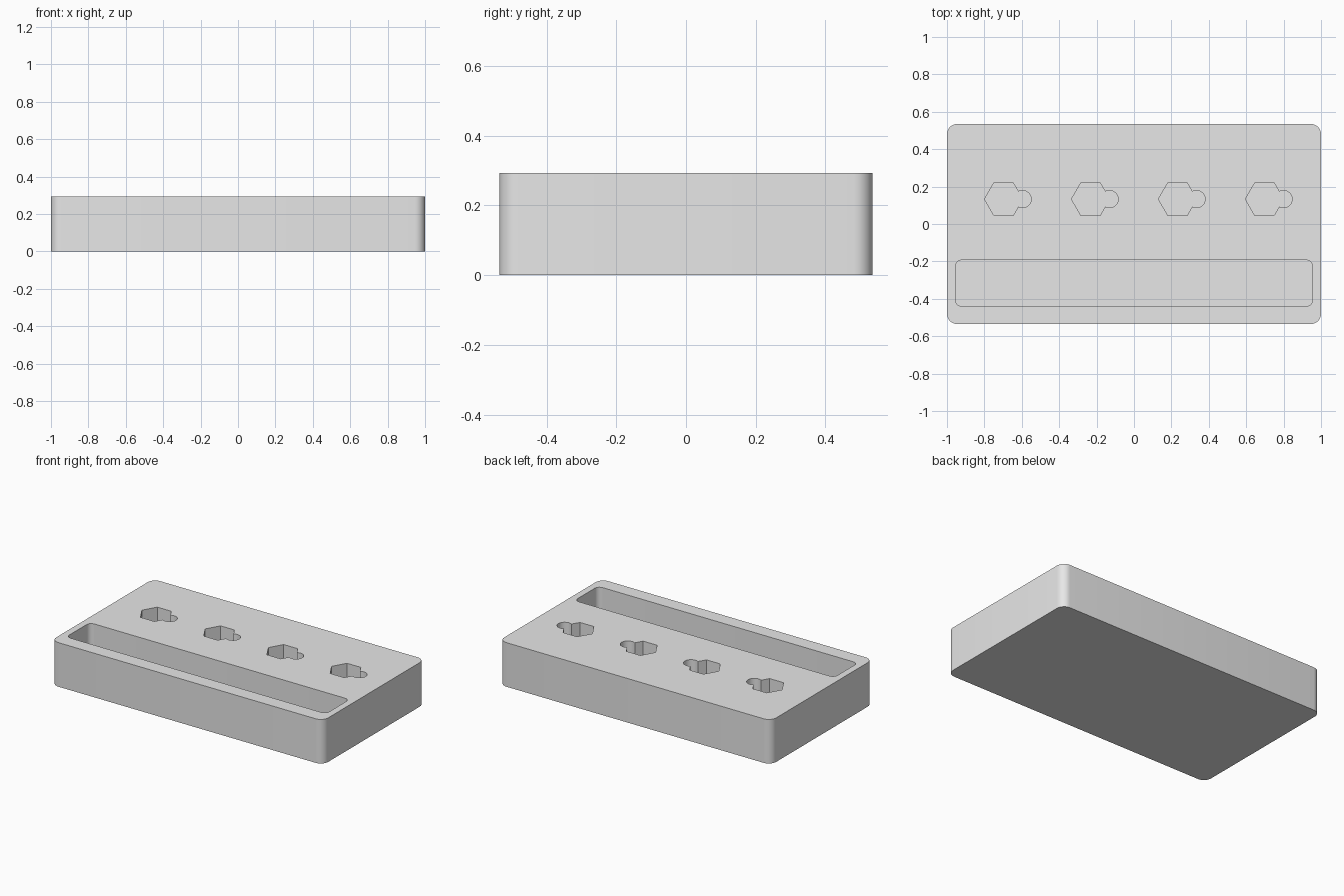
import bpy, bmesh
from math import cos, sin, radians, pi

WIDTH, DEPTH, HEIGHT, FLOOR = 2.0, 1.07, 0.293, 0.055

if "Cube" in bpy.data.objects:
    bpy.data.objects.remove(bpy.data.objects["Cube"], do_unlink=True)

grey = bpy.data.materials.new("light grey plastic")
grey.use_nodes = True
grey.diffuse_color = (0.8, 0.8, 0.8, 1)
grey.node_tree.nodes["Principled BSDF"].inputs["Base Color"].default_value = (0.8, 0.8, 0.8, 1)


def arc(cx, cy, r, start, end, steps):
    """Points along a circular arc, angles in degrees."""
    angles = [radians(start + (end - start) * i / steps) for i in range(steps + 1)]
    return [(cx + r * cos(a), cy + r * sin(a)) for a in angles]


def rounded_rect(x0, x1, y0, y1, r):
    corners = [(x1 - r, y1 - r), (x0 + r, y1 - r), (x0 + r, y0 + r), (x1 - r, y0 + r)]
    return [p for i, (cx, cy) in enumerate(corners)
            for p in arc(cx, cy, r, 90 * i, 90 * i + 90, 8)]


def prism(name, profile, z0, z1):
    """Extrude a counter-clockwise outline from z0 up to z1."""
    bm = bmesh.new()
    bottom = bm.faces.new([bm.verts.new((x, y, z0)) for x, y in profile])
    top = bmesh.ops.extrude_face_region(bm, geom=[bottom])["geom"]
    verts = [g for g in top if isinstance(g, bmesh.types.BMVert)]
    bmesh.ops.translate(bm, verts=verts, vec=(0, 0, z1 - z0))
    bmesh.ops.recalc_face_normals(bm, faces=bm.faces)
    mesh = bpy.data.meshes.new(name)
    bm.to_mesh(mesh)
    bm.free()
    mesh.materials.append(grey)
    ob = bpy.data.objects.new(name, mesh)
    bpy.context.collection.objects.link(ob)
    return ob


def cut(target, profile):
    """Sink a pocket of the given outline into the target."""
    cutter = prism("pocket_cutter", profile, FLOOR, HEIGHT + 0.1)
    cutter.hide_render = True
    mod = target.modifiers.new("pocket", 'BOOLEAN')
    mod.operation, mod.solver, mod.object = 'DIFFERENCE', 'EXACT', cutter
    bpy.context.view_layer.objects.active = target
    bpy.ops.object.modifier_apply(modifier=mod.name)
    bpy.data.objects.remove(cutter, do_unlink=True)


# Holder block with rounded upright corners
block = prism("holder_block",
              rounded_rect(-WIDTH / 2, WIDTH / 2, -DEPTH / 2, DEPTH / 2, 0.055), 0, HEIGHT)

# Long tray along the front
cut(block, rounded_rect(-0.955, 0.955, -0.44, -0.193, 0.035))

# Four hexagonal sockets, each with a round finger notch on its +x corner
HEX_R, NOTCH_R, SOCKET_Y = 0.102, 0.046, 0.133
for i in range(4):
    cx = (i - 1.5) * 0.465
    hexagon = arc(cx, SOCKET_Y, HEX_R, 60, 300, 4)
    notch = arc(cx + HEX_R, SOCKET_Y, NOTCH_R, -120, 120, 24)
    cut(block, hexagon + notch)

# Smooth the rounded corners, keep the edges sharp
bpy.ops.object.select_all(action='DESELECT')
block.select_set(True)
bpy.context.view_layer.objects.active = block
bpy.ops.object.shade_smooth_by_angle(angle=radians(30))
